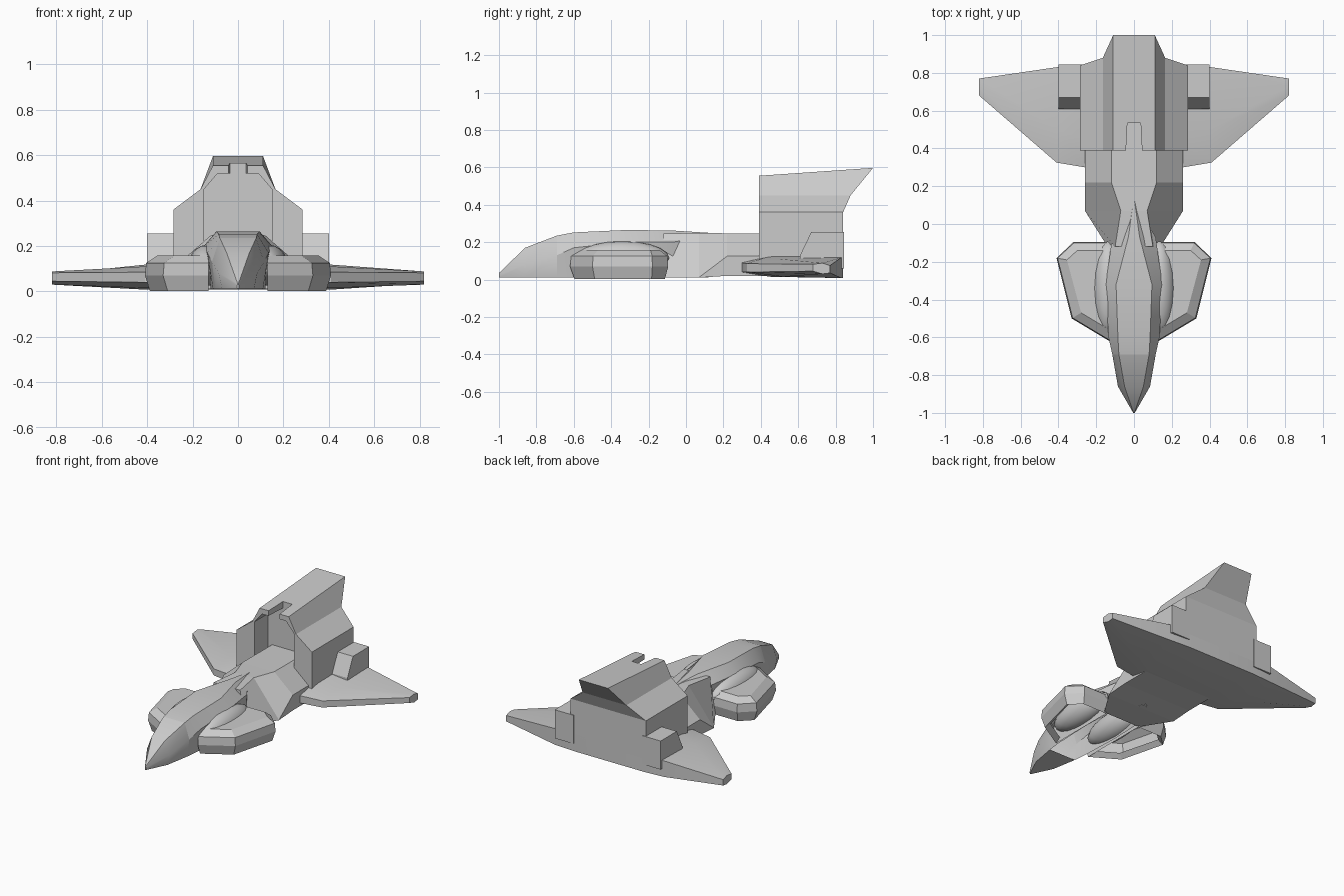
import bpy, bmesh
from math import radians

if "Cube" in bpy.data.objects:
    bpy.data.objects.remove(bpy.data.objects["Cube"])


def finish(name, bm, smooth=0):
    bmesh.ops.remove_doubles(bm, verts=bm.verts, dist=0.0005)
    bmesh.ops.recalc_face_normals(bm, faces=bm.faces)
    me = bpy.data.meshes.new(name)
    bm.to_mesh(me)
    bm.free()
    if smooth:
        me.shade_smooth()
        me.set_sharp_from_angle(angle=radians(smooth))
    ob = bpy.data.objects.new(name, me)
    bpy.context.collection.objects.link(ob)
    return ob


def loft(name, rings, closed=True, caps=(True, True), smooth=0):
    """Skin a list of equally long point rings."""
    bm = bmesh.new()
    rows = [[bm.verts.new(p) for p in r] for r in rings]
    n = len(rows[0])
    for a, b in zip(rows, rows[1:]):
        for i in range(n if closed else n - 1):
            j = (i + 1) % n
            bm.faces.new((a[i], a[j], b[j], b[i]))
    for row, on in ((rows[0], caps[0]), (rows[-1], caps[1])):
        if on:
            bm.faces.new(row)
    return finish(name, bm, smooth)


def hull_ring(y, half):
    """Symmetric section at y from its right half, listed bottom to top."""
    return [(x, y, z) for x, z in half] + [(-x, y, z) for x, z in reversed(half)]


def box_ring(x0, x1, y0, y1, z, z_back=None):
    zb = z if z_back is None else z_back
    return [(x0, y0, z), (x1, y0, z), (x1, y1, zb), (x0, y1, zb)]


# Nose cone and long canopy hull: y, bottom half width, side (x, z), top (x, z)
def nose_ring(y, wb, wm, zm, wt, zt):
    return hull_ring(y, [(wb, 0.01), (wm, zm), (wt, zt)])


seam = nose_ring(-0.69, 0.10, 0.115, 0.13, 0.08, 0.235)
loft("nose_cone", [
    nose_ring(-1.0, 0.003, 0.004, 0.025, 0.002, 0.035),
    nose_ring(-0.86, 0.07, 0.085, 0.08, 0.05, 0.17),
    seam], caps=(True, False), smooth=30)
loft("canopy_hull", [
    seam,
    nose_ring(-0.60, 0.11, 0.135, 0.17, 0.085, 0.252),
    nose_ring(-0.32, 0.12, 0.150, 0.20, 0.095, 0.265),
    nose_ring(-0.07, 0.11, 0.115, 0.20, 0.03, 0.262),
    nose_ring(0.12, 0.004, 0.005, 0.235, 0.003, 0.25)],
    closed=False, caps=(False, False), smooth=30)

# Neck that widens into the rear body
neck = [(-0.12, 0.14, 0.01, 0.012, 0.10, 0.245),
        (0.07, 0.26, 0.01, 0.012, 0.07, 0.25),
        (0.22, 0.26, 0.02, 0.125, 0.12, 0.247),
        (0.60, 0.26, 0.02, 0.125, 0.12, 0.245)]
loft("rear_body", [hull_ring(y, [(xb, zb), (xb, zs), (xt, zt)])
                   for y, xb, zb, zs, xt, zt in neck])

# Wing: sections (y, z) along x, mirrored across the centre
sections = [
    (0.82, [(0.68, 0.045), (0.68, 0.082), (0.73, 0.088), (0.77, 0.075), (0.77, 0.035), (0.73, 0.03)]),
    (0.41, [(0.325, 0.04), (0.325, 0.085), (0.50, 0.11), (0.83, 0.118), (0.83, 0.008), (0.52, 0.015)]),
    (0.26, [(0.30, 0.04), (0.30, 0.09), (0.45, 0.125), (0.84, 0.13), (0.84, 0.008), (0.45, 0.015)])]
wing = [[(x, y, z) for y, z in s] for x, s in sections]
wing += [[(-x, y, z) for x, y, z in r] for r in reversed(wing)]
loft("wing", wing, smooth=25)

# Tall tail housing, stacked in z, with raked rear
tail = loft("tail_housing", [
    box_ring(-0.285, 0.285, 0.39, 0.84, 0.10),
    box_ring(-0.285, 0.285, 0.39, 0.84, 0.36),
    box_ring(-0.165, 0.165, 0.39, 0.88, 0.45),
    box_ring(-0.11, 0.11, 0.39, 1.0, 0.555, 0.597)])

# Front arch recess and roof notch
arch = [(0.15, 0.05), (0.15, 0.45), (0.09, 0.52)]
cutters = [
    loft("arch_cutter", [hull_ring(0.3, arch), hull_ring(0.54, arch)]),
    loft("notch_cutter", [
        [(-0.047, 0.3, z), (0.047, 0.3, z), (0.035, 0.535, z), (-0.035, 0.535, z)]
        for z in (0.48, 0.7)])]
for c in cutters:
    c.hide_render = True
    c.hide_set(True)
    mod = tail.modifiers.new(c.name, 'BOOLEAN')
    mod.operation = 'DIFFERENCE'
    mod.object = c

# Paired parts
pod_outline = [(0.13, -0.62), (0.33, -0.50), (0.41, -0.18), (0.32, -0.095), (0.13, -0.095)]
pod_inner = [(0.13, -0.56), (0.28, -0.47), (0.355, -0.19), (0.30, -0.14), (0.13, -0.14)]


def pod_level(t, z):
    """Outline blended towards the inner outline by t."""
    return [(a[0] + (b[0] - a[0]) * t, a[1] + (b[1] - a[1]) * t, z)
            for a, b in zip(pod_outline, pod_inner)]


for side, s in (("right", 1), ("left", -1)):
    def flip(rings):
        return [[(s * x, y, z) for x, y, z in r] for r in rings]

    # Engine block on the wing root
    loft(side + "_engine", flip([
        box_ring(0.26, 0.40, 0.61, 0.845, 0.06),
        box_ring(0.26, 0.40, 0.61, 0.845, 0.13),
        box_ring(0.26, 0.40, 0.67, 0.845, 0.255)]))

    # Front pod: hollow underneath, chamfered top
    loft(side + "_front_pod", flip([
        pod_level(1.0, 0.03), pod_level(0.4, 0.002), pod_level(0.0, 0.07),
        pod_level(0.1, 0.125), pod_level(1.0, 0.158)]),
        caps=(False, True))

    # Rounded cheek between canopy and pod
    bm = bmesh.new()
    bmesh.ops.create_uvsphere(bm, u_segments=16, v_segments=10, radius=1)
    for v in bm.verts:
        v.co = (s * (0.135 + 0.085 * v.co.x), -0.34 + 0.25 * v.co.y, 0.115 + 0.09 * v.co.z)
    finish(side + "_cheek", bm, 40)
